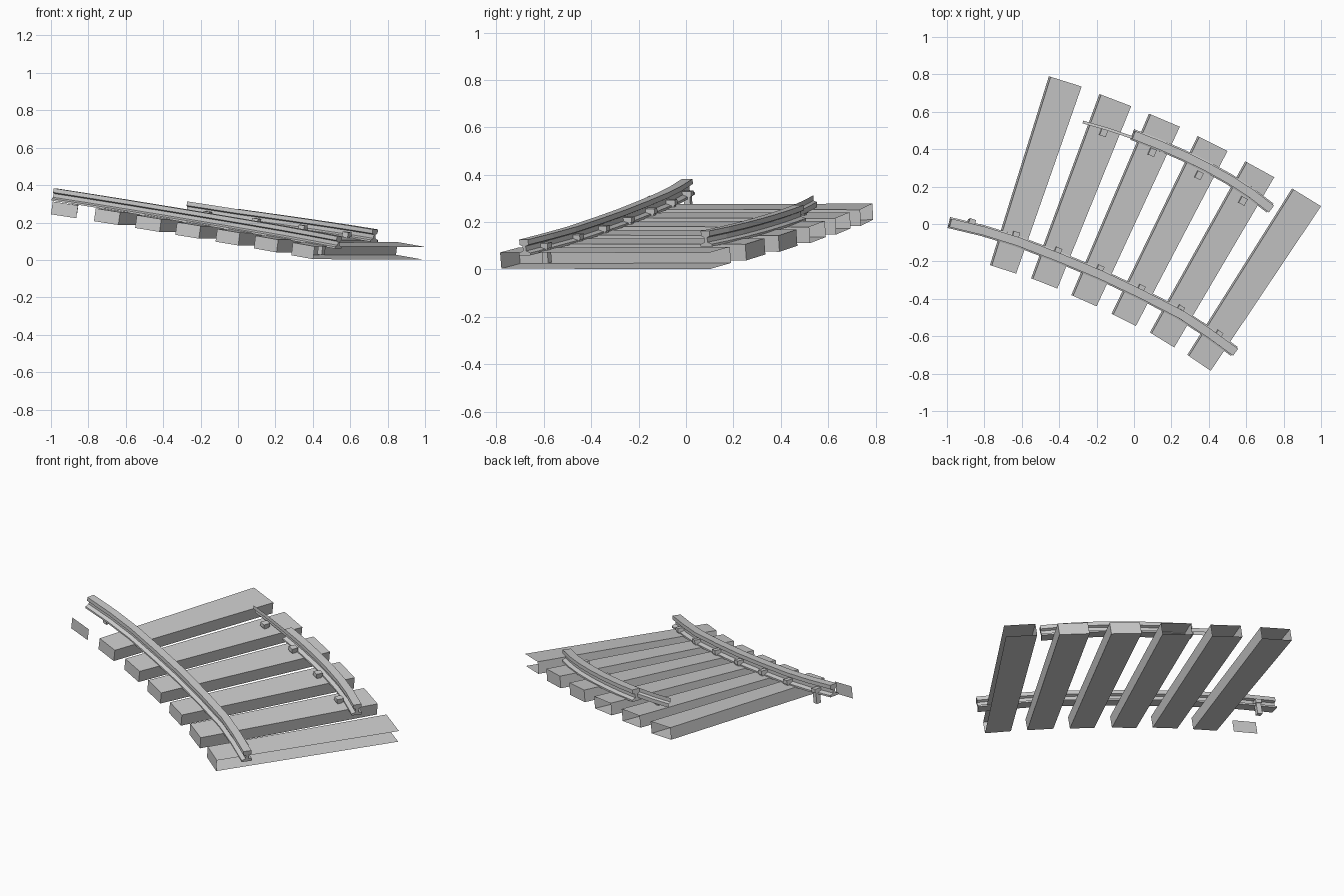
import bpy
from mathutils import Vector

if "Cube" in bpy.data.objects:
    bpy.data.objects.remove(bpy.data.objects["Cube"])

SLOPE = 0.15      # fall of the track per unit of run
TIE_H = 0.068


def make(name, verts, faces):
    me = bpy.data.meshes.new(name)
    me.from_pydata([tuple(v) for v in verts], [], faces)
    me.update()
    ob = bpy.data.objects.new(name, me)
    bpy.context.collection.objects.link(ob)
    return ob


def frame(t):
    """Tangent, sideways and tilted up direction for a horizontal run t."""
    t = Vector((t[0], t[1], 0)).normalized()
    return (t + Vector((0, 0, -SLOPE)), Vector((-t.y, t.x, 0)),
            Vector((t.x * SLOPE, t.y * SLOPE, 1)))


def tie_corners(z, a, b):
    """Top and bottom corners at one tie end; a is uphill, b downhill."""
    a, b = Vector((*a, 0)), Vector((*b, 0))
    t, _, up = frame(b - a)
    a += Vector((t.x, t.y, 0)) * 0.01
    half = (b - a).length * SLOPE / 2
    a.z, b.z = z + half, z - half
    return [a, b, b - up * TIE_H, a - up * TIE_H]


def box(name, centre, t, length, width, z0, z1):
    tan, side, up = frame(t)
    v = [centre + tan * (length / 2 * i) + side * (width / 2 * j) + up * k
         for k in (z0, z1) for i, j in ((-1, -1), (1, -1), (1, 1), (-1, 1))]
    return make(name, v, [(3, 2, 1, 0), (4, 5, 6, 7), (0, 1, 5, 4),
                          (1, 2, 6, 5), (2, 3, 7, 6), (3, 0, 4, 7)])


def sweep(name, path, z0, z1, profile, closed=True):
    pts = [Vector((*p, 0)) for p in path]
    run = [0]
    for p, q in zip(pts, pts[1:]):
        run.append(run[-1] + (q - p).length)
    n, verts, faces = len(profile), [], []
    for i, p in enumerate(pts):
        t = pts[min(i + 1, len(pts) - 1)] - pts[max(i - 1, 0)]
        _, side, up = frame(t)
        p = p + Vector((0, 0, z0 + (z1 - z0) * run[i] / run[-1]))
        verts += [p + side * u + up * v for u, v in profile]
    for i in range(len(pts) - 1):
        for j in range(n if closed else n - 1):
            k = (j + 1) % n
            faces.append((i * n + j, i * n + k, (i + 1) * n + k, (i + 1) * n + j))
    if closed:
        faces += [tuple(reversed(range(n))),
                  tuple(range((len(pts) - 1) * n, len(pts) * n))]
    return make(name, verts, faces)


# Ties: inner end (uphill, downhill), outer end (uphill, downhill)
ties = [
    ((-.77, -.22), (-.63, -.265), (-.455, .79), (-.28, .735)),
    ((-.55, -.29), (-.41, -.345), (-.185, .695), (-.015, .63)),
    ((-.335, -.38), (-.20, -.44), (.08, .59), (.245, .52)),
    ((-.12, -.48), (.01, -.545), (.34, .47), (.50, .39)),
    ((.085, -.58), (.215, -.66), (.595, .335), (.75, .25)),
    ((.285, -.70), (.41, -.785), (.845, .19), (1.0, .095)),
]
for i, (a, b, c, d) in enumerate(ties):
    z = 0.265 - 0.0365 * i
    v = tie_corners(z, a, b) + tie_corners(z, c, d)
    faces = [(0, 1, 5, 4), (3, 7, 6, 2), (0, 4, 7, 3), (0, 3, 2, 1)]
    if i != 5:                       # last tie is open on its downhill side
        faces.append((1, 2, 6, 5))
    if i in (3, 4):                  # only these have a closed outer end
        faces.append((4, 5, 6, 7))
    make(f"tie_{i + 1}", v, faces)

# Loose end board where the next tie would be
make("tie_end_board", tie_corners(0.3015, (-1.0, -.15), (-.855, -.19)),
     [(0, 3, 2, 1)])

# Rails
half = [(.03, 0), (.03, .01), (.008, .018), (.008, .038), (.023, .044), (.023, .066)]
rail = half + [(-u, v) for u, v in reversed(half)]
inner = [(-.99, .008), (-.81, -.035), (-.63, -.09), (-.41, -.175), (-.19, -.266),
         (.03, -.37), (.245, -.48), (.39, -.575), (.535, -.68)]
outer = [(-.01, .479), (.13, .425), (.27, .364), (.39, .305), (.508, .24),
         (.62, .168), (.727, .086)]
sweep("inner_rail", inner, .317, .06, rail)
sweep("outer_rail", outer, .206, .097, rail)
# Remaining side skin of the broken stretch of outer rail
sweep("outer_rail_broken_side", [(-.275, .562), (-.145, .525), (-.01, .479)],
      .247, .206, [(-.023, .066), (-.023, .044), (-.008, .038), (-.008, .016)],
      closed=False)

# Spikes between the rails: (x, y, tie number)
spikes = [(-.87, .008, 0), (-.635, -.06, 1), (-.41, -.145, 2), (-.185, -.24, 3),
          (.035, -.345, 4), (.245, -.455, 5), (.45, -.59, 6),
          (-.165, .49, 2), (.095, .385, 3), (.345, .262, 4), (.58, .125, 5)]
for i, (x, y, n) in enumerate(spikes):
    a, b = ties[max(n - 1, 0)][:2] if i < 7 else ties[n - 1][2:]
    t = Vector(b) - Vector(a)
    c = Vector((x, y, 0.3015 - 0.0365 * n))
    box(f"spike_shank_{i + 1}", c, t, .028, .028, -.055, .012)
    box(f"spike_head_{i + 1}", c, t, .034, .04, .008, .03)
